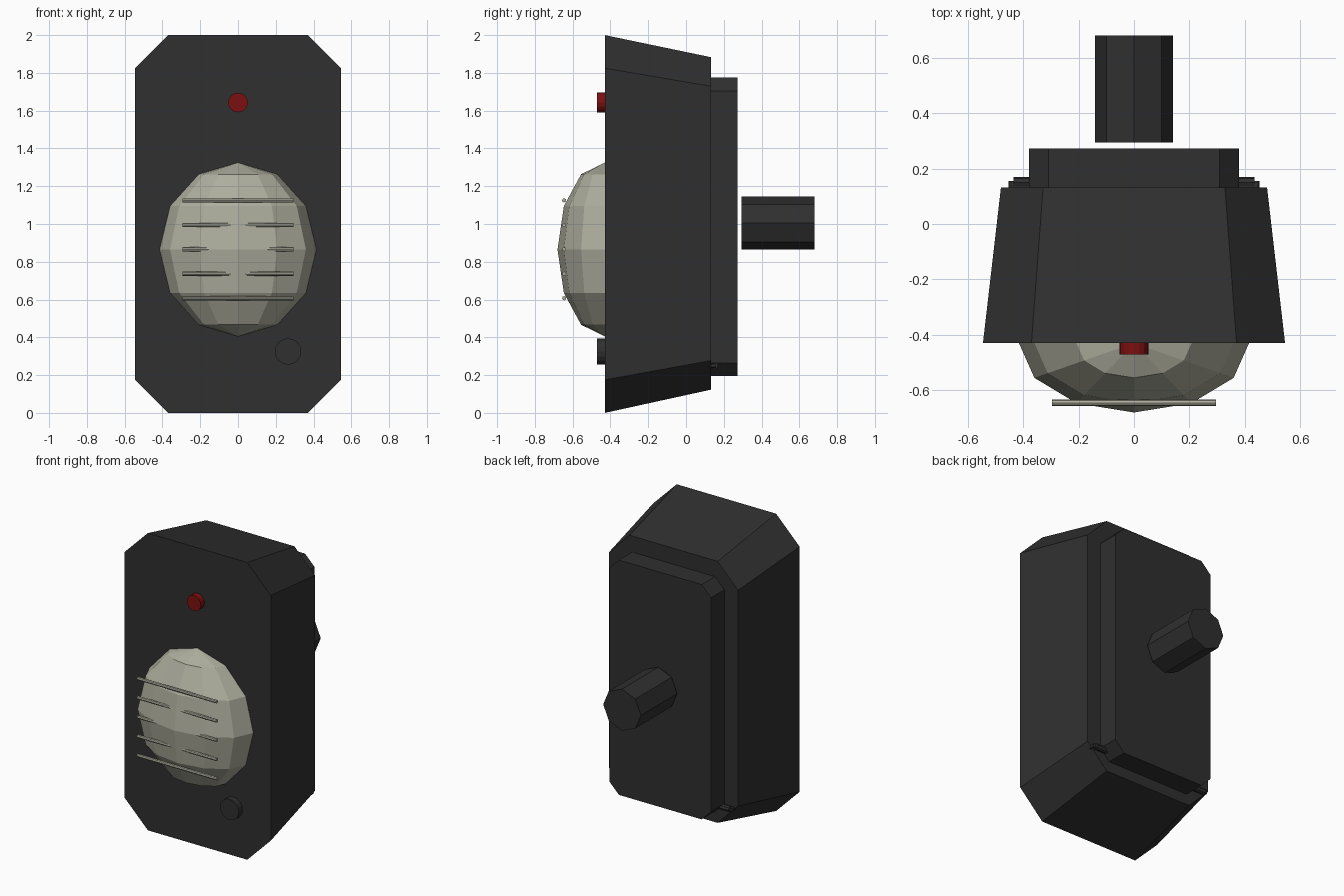
import bpy, bmesh, math
from mathutils import Matrix

if "Cube" in bpy.data.objects:
    bpy.data.objects.remove(bpy.data.objects["Cube"])


def material(name, rgb):
    m = bpy.data.materials.new(name)
    m.diffuse_color = (*rgb, 1)
    m.use_nodes = True
    m.node_tree.nodes["Principled BSDF"].inputs["Base Color"].default_value = m.diffuse_color
    return m


BLACK = material("black plastic", (0.029, 0.029, 0.029))
CREAM = material("pale grey lens", (0.42, 0.42, 0.34))
RED = material("red", (0.2, 0.005, 0.005))


def finish(name, bm, mat):
    bmesh.ops.recalc_face_normals(bm, faces=bm.faces)
    me = bpy.data.meshes.new(name)
    bm.to_mesh(me)
    bm.free()
    me.materials.append(mat)
    ob = bpy.data.objects.new(name, me)
    bpy.context.collection.objects.link(ob)
    return ob


def chamfered_block(name, front, back, mat):
    """Loft between two chamfered rectangles: (y, half width, half height, cut x, cut z, centre z)."""
    bm = bmesh.new()
    loops = []
    for y, w, h, cx, cz, zc in (front, back):
        quarter = [(w, h - cz), (w - cx, h)]
        pts = quarter + [(-x, z) for x, z in quarter[::-1]]
        pts += [(-x, -z) for x, z in pts]
        loops.append([bm.verts.new((x, y, zc + z)) for x, z in pts])
    a, b = loops
    bm.faces.new(a)
    bm.faces.new(b)
    for i in range(8):
        j = (i + 1) % 8
        bm.faces.new((a[i], a[j], b[j], b[i]))
    return finish(name, bm, mat)


def rod(name, centre, radius, length, axis, sides, mat):
    bm = bmesh.new()
    turn = Matrix.Rotation(math.pi / 2, 4, 'X' if axis == 'Y' else 'Y')
    bmesh.ops.create_cone(bm, cap_ends=True, segments=sides, radius1=radius, radius2=radius,
                          depth=length, matrix=Matrix.Translation(centre) @ turn)
    return finish(name, bm, mat)


# Tapered housing and raised back plate
chamfered_block("housing", (-0.43, 0.545, 1.0, 0.175, 0.175, 1.0),
                (0.132, 0.48, 0.88, 0.152, 0.154, 1.003), BLACK)
chamfered_block("back_plate", (0.12, 0.378, 0.79, 0.07, 0.07, 0.985),
                (0.273, 0.378, 0.79, 0.07, 0.07, 0.985), BLACK)

# Peg behind the plate
rod("rear_peg", (0, 0.487, 1.005), 0.14, 0.386, 'Y', 8, BLACK)

# Small hinge lugs low on each side of the plate
for side, label in ((-1, "left"), (1, "right")):
    chamfered_block("hinge_lug_" + label, (0.10, 0.452, 0.012, 0.004, 0.004, 0.25),
                    (0.155, 0.452, 0.012, 0.004, 0.004, 0.25), BLACK) if side == 1 else None
    rod("hinge_pin_" + label, (side * 0.39, 0.15, 0.25), 0.02, 0.09, 'X', 8, BLACK)

# Faceted lens dome
bm = bmesh.new()
bmesh.ops.create_uvsphere(bm, u_segments=12, v_segments=6, radius=1,
                          matrix=Matrix.Translation((0, -0.43, 0.865))
                          @ Matrix.Diagonal((0.415, 0.25, 0.46, 1)))
finish("lens_dome", bm, CREAM)

# Guard bars across the lens
for i in range(5):
    rod(f"guard_bar_{i + 1}", (0, -0.645, 0.607 + 0.1295 * i), 0.011, 0.59, 'X', 8, CREAM)

# Indicator and push button
rod("red_indicator", (0, -0.435, 1.643), 0.052, 0.07, 'Y', 16, RED)
rod("push_button", (0.265, -0.435, 0.325), 0.07, 0.07, 'Y', 16, BLACK)
